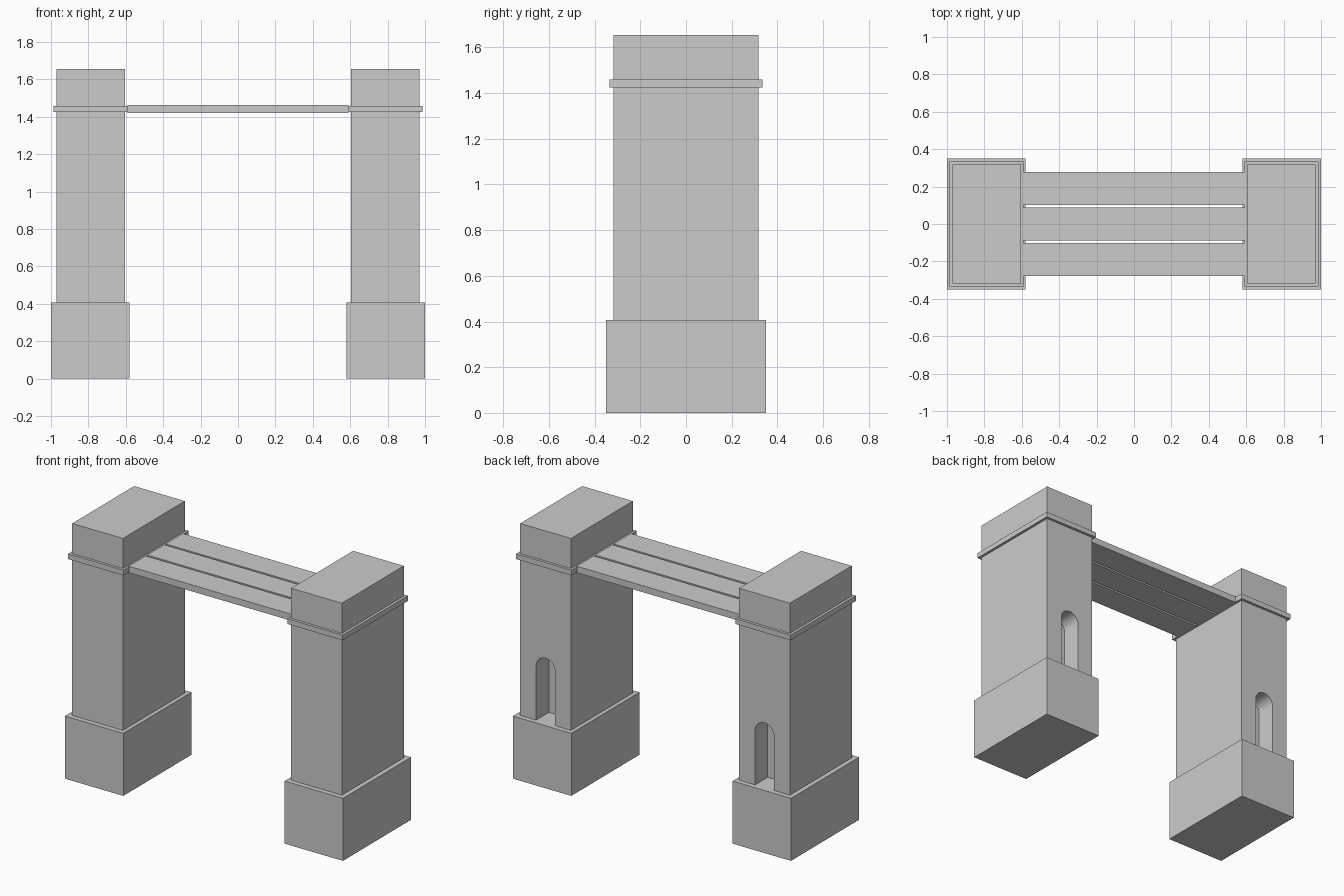
import bpy, bmesh, math

if "Cube" in bpy.data.objects:
    bpy.data.objects.remove(bpy.data.objects["Cube"])

BASE_TOP, TOP = 0.407, 1.655


def mesh_object(name, bm):
    bmesh.ops.recalc_face_normals(bm, faces=bm.faces)
    mesh = bpy.data.meshes.new(name)
    bm.to_mesh(mesh)
    bm.free()
    obj = bpy.data.objects.new(name, mesh)
    bpy.context.collection.objects.link(obj)
    return obj


def box(name, x, y, z):
    """Box from (min, max) ranges on each axis."""
    bm = bmesh.new()
    bmesh.ops.create_cube(bm, size=1)
    for v in bm.verts:
        v.co = [(lo + hi) / 2 + c * (hi - lo) for c, (lo, hi) in zip(v.co, (x, y, z))]
    return mesh_object(name, bm)


def arch(name, cx, half, z0, spring, y0, y1, steps=16):
    """Round-headed block extruded along y."""
    pts = [(cx - half, z0), (cx + half, z0)]
    pts += [(cx + half * math.cos(math.pi * i / steps),
             spring + half * math.sin(math.pi * i / steps)) for i in range(steps + 1)]
    bm = bmesh.new()
    face = bm.faces.new([bm.verts.new((px, y0, pz)) for px, pz in pts])
    ext = bmesh.ops.extrude_face_region(bm, geom=[face])["geom"]
    moved = [g for g in ext if isinstance(g, bmesh.types.BMVert)]
    bmesh.ops.translate(bm, verts=moved, vec=(0, y1 - y0, 0))
    return mesh_object(name, bm)


for side, s in (("left", -1), ("right", 1)):
    def span(a, b):
        return tuple(sorted((s * a, s * b)))

    # Plinth, shaft and string course of each tower
    box(side + "_plinth", span(0.58, 1.0), (-0.35, 0.35), (0, BASE_TOP))
    shaft = box(side + "_shaft", span(0.605, 0.97), (-0.318, 0.318), (BASE_TOP, TOP))
    box(side + "_band", span(0.59, 0.987), (-0.335, 0.335), (1.425, 1.459))

    # Arched doorway recess in the back face, its floor being the plinth top
    cutter = arch(side + "_door_cutter", s * 0.7875, 0.068, BASE_TOP - 0.1, 0.76, 0.188, 0.4)
    cutter.hide_render = True
    mod = shaft.modifiers.new("doorway", "BOOLEAN")
    mod.operation, mod.solver, mod.object = "DIFFERENCE", "EXACT", cutter
    bpy.context.view_layer.objects.active = shaft
    bpy.ops.object.modifier_apply(modifier=mod.name)
    bpy.data.objects.remove(cutter)

# Walkway planks with narrow gaps
for i in range(3):
    y = (i - 1) * 0.19
    box(f"walkway_plank_{i + 1}", (-0.592, 0.592), (y - 0.088, y + 0.088), (1.421, 1.463))
